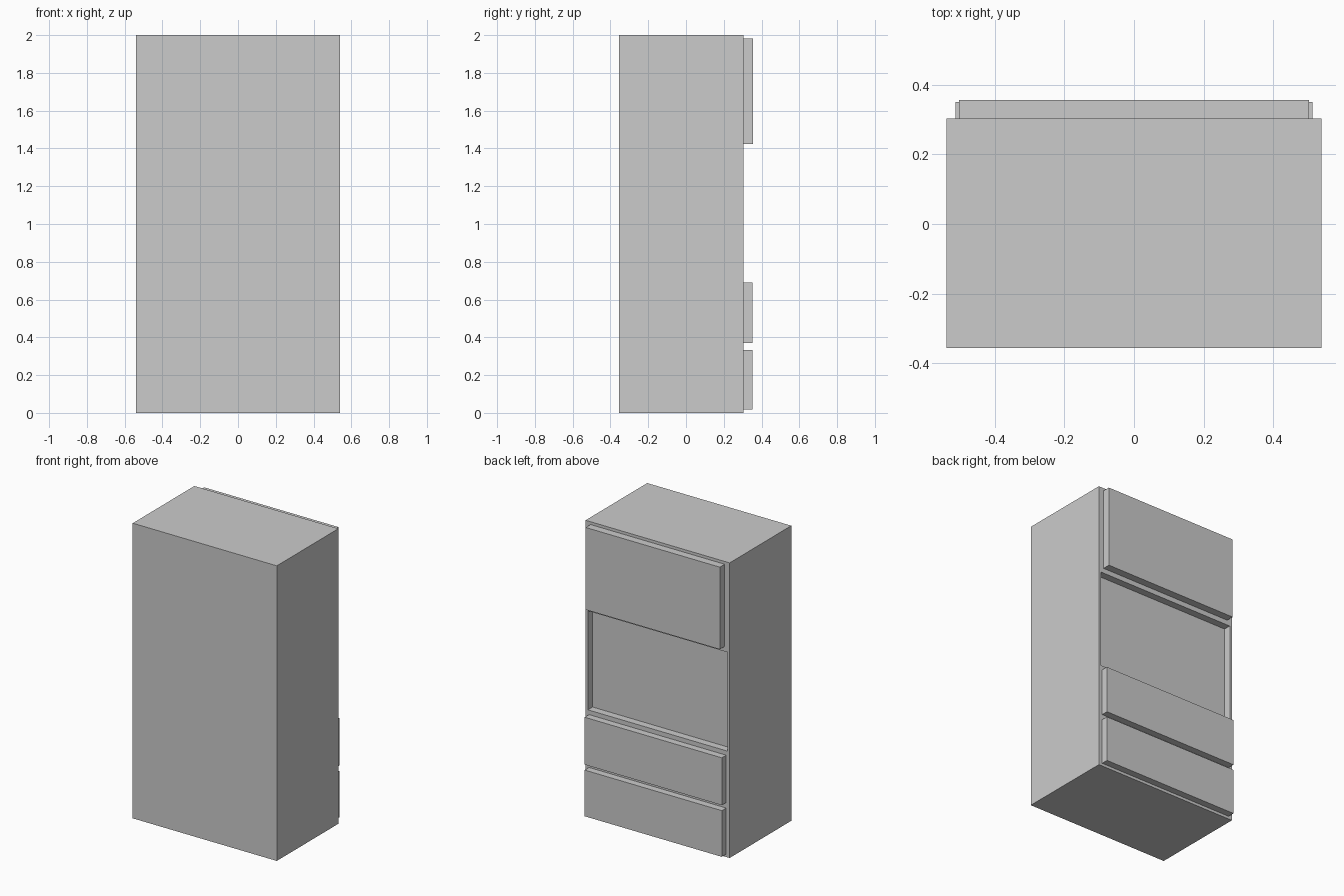
import bpy, bmesh

if "Cube" in bpy.data.objects:
    bpy.data.objects.remove(bpy.data.objects["Cube"])

BACK_Y, FACE_Y = -0.356, 0.304


def make_box(name, half_x, y0, y1, z0, z1, edit=None):
    """Box symmetric in x; 'edit' may reshape the bmesh before it is stored."""
    bm = bmesh.new()
    bmesh.ops.create_cube(bm, size=1)
    for v in bm.verts:
        v.co = (2 * half_x * v.co.x,
                y1 if v.co.y > 0 else y0,
                z1 if v.co.z > 0 else z0)
    if edit:
        edit(bm)
    bmesh.ops.recalc_face_normals(bm, faces=bm.faces)
    mesh = bpy.data.meshes.new(name)
    bm.to_mesh(mesh)
    bm.free()
    obj = bpy.data.objects.new(name, mesh)
    bpy.context.collection.objects.link(obj)
    return obj


def cut_niche(bm, half_x=0.523, z0=0.72, z1=1.39, depth=0.05):
    """Inset the +y face to the niche outline, then push it inwards."""
    face = max(bm.faces, key=lambda f: f.calc_center_median().y)
    bmesh.ops.inset_region(bm, faces=[face], thickness=0.01)
    for v in face.verts:
        v.co.x = half_x if v.co.x > 0 else -half_x
        v.co.z = z1 if v.co.z > 1 else z0
    bmesh.ops.inset_region(bm, faces=[face], thickness=0)
    for v in face.verts:
        v.co.y -= depth


# Cabinet body with the shallow recessed panel between door and drawers
make_box("cabinet_body", 0.54, BACK_Y, FACE_Y, 0, 2, cut_niche)

# Upper door
make_box("upper_door", 0.503, FACE_Y, 0.356, 1.424, 1.981)

# Drawer fronts
for name, z0, z1 in (("lower_drawer_front", 0.019, 0.332),
                     ("upper_drawer_front", 0.369, 0.69)):
    make_box(name, 0.514, FACE_Y, 0.351, z0, z1)
